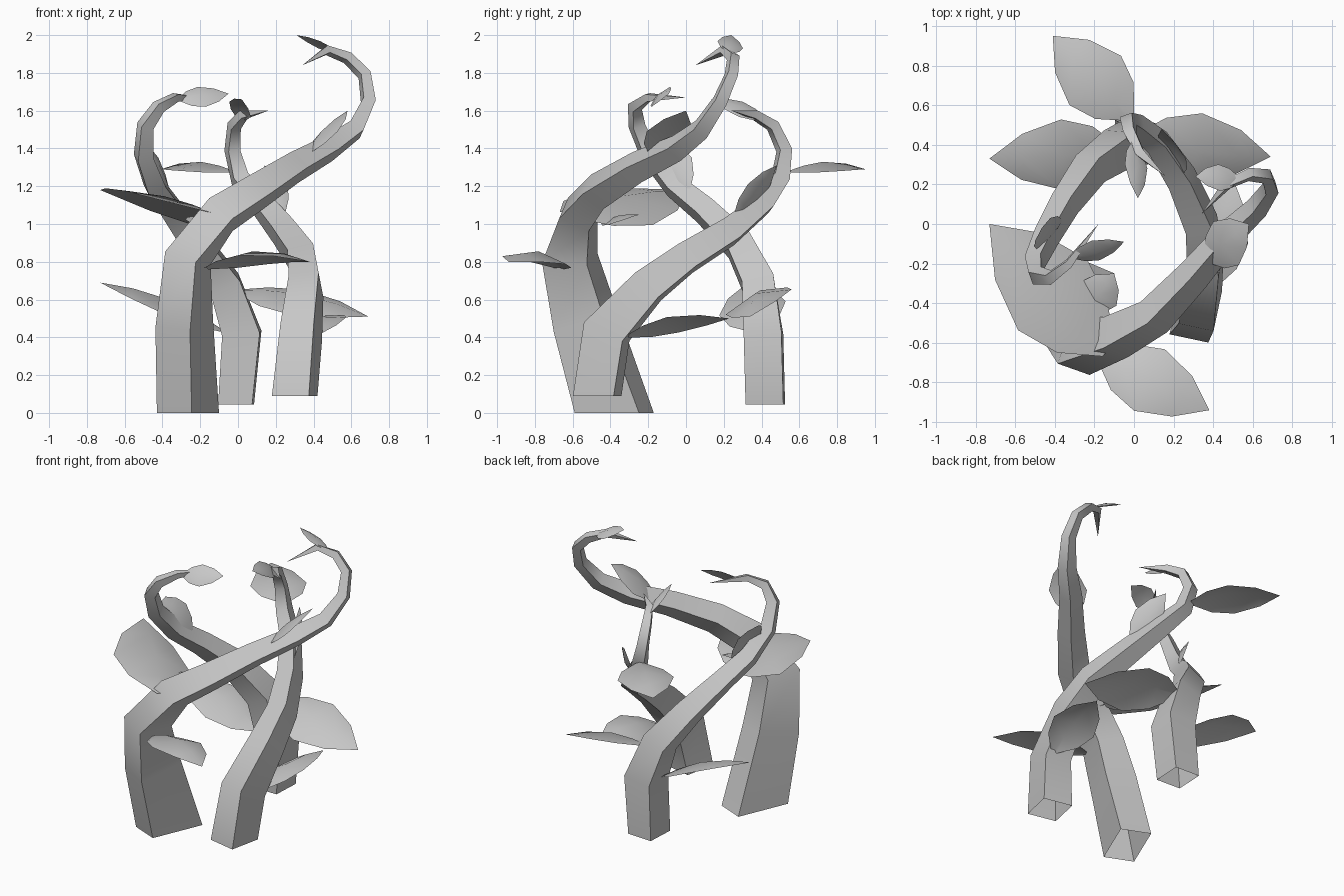
import bpy, bmesh, math
from mathutils import Vector

if "Cube" in bpy.data.objects:
    bpy.data.objects.remove(bpy.data.objects["Cube"])

grey = bpy.data.materials.new("plain grey")
grey.use_nodes = True
grey.diffuse_color = (0.57, 0.57, 0.57, 1)
grey.node_tree.nodes["Principled BSDF"].inputs["Base Color"].default_value = (0.57, 0.57, 0.57, 1)


def finish(bm, name, angle):
    mesh = bpy.data.meshes.new(name)
    bm.to_mesh(mesh)
    bm.free()
    mesh.materials.append(grey)
    obj = bpy.data.objects.new(name, mesh)
    bpy.context.collection.objects.link(obj)
    bpy.ops.object.select_all(action='DESELECT')
    obj.select_set(True)
    bpy.context.view_layer.objects.active = obj
    bpy.ops.object.shade_smooth_by_angle(angle=math.radians(angle))


def vine(name, heading, points):
    """Four-sided tapering tube; each point is x, y, z, half depth, half width."""
    bm = bmesh.new()
    path = [Vector(p[:3]) for p in points]
    out = Vector((math.cos(math.radians(heading)), math.sin(math.radians(heading)), 0))
    rings = []
    for i, p in enumerate(path[:-1]):
        along = (path[i + 1] - path[max(i - 1, 0)]).normalized()
        if i == 0:
            along = Vector((0, 0, 1))          # feet are cut level
        out = (out - along * out.dot(along)).normalized()
        side = along.cross(out)
        d, w = points[i][3:]
        rings.append([bm.verts.new(p + out * d * a + side * w * b)
                      for a, b in ((1, 1), (-1, 1), (-1, -1), (1, -1))])
    tip = bm.verts.new(path[-1])
    for k in range(4):
        n = (k + 1) % 4
        for low, high in zip(rings, rings[1:]):
            bm.faces.new((low[k], low[n], high[n], high[k]))
        bm.faces.new((rings[-1][k], rings[-1][n], tip))
    finish(bm, name, 45)


def leaf(name, base, tip, width, normal, arch=0.07):
    """Arched, slightly folded blade from base to tip."""
    bm = bmesh.new()
    base, tip = Vector(base), Vector(tip)
    along = tip - base
    side = along.cross(Vector(normal)).normalized()
    up = side.cross(along).normalized()
    rows = []
    for t, w in ((0, .15), (.2, .74), (.45, 1), (.75, .66)):
        mid = base + along * t + up * along.length * arch * math.sin(math.pi * t)
        edge = side * width * w / 2
        drop = up * width * w * 0.13
        rows.append([bm.verts.new(v) for v in (mid - edge - drop, mid, mid + edge - drop)])
    end = bm.verts.new(tip)
    for low, high in zip(rows, rows[1:]):
        for k in range(2):
            bm.faces.new((low[k], low[k + 1], high[k + 1], high[k]))
    for k in range(2):
        bm.faces.new((rows[-1][k], rows[-1][k + 1], end))
    finish(bm, name, 60)


# Three vines, swirling round each other
vine("tall_vine", 247, [
    (-.265, -.38, 0, .185, .1), (-.285, -.53, .48, .15, .1), (-.265, -.615, .82, .125, .09),
    (-.09, -.57, 1.05, .085, .085), (.1, -.47, 1.17, .07, .075), (.3, -.26, 1.3, .06, .062),
    (.48, -.05, 1.4, .05, .052), (.62, .08, 1.5, .042, .042), (.69, .18, 1.65, .033, .033),
    (.67, .24, 1.79, .028, .028), (.58, .25, 1.88, .025, .025), (.47, .2, 1.92, .02, .02),
    (.34, .05, 1.84, 0, 0)])
vine("middle_vine", -12, [
    (.3, -.47, .09, .1, .11), (.335, -.42, .43, .09, .115), (.36, -.2, .67, .08, .09),
    (.34, 0, .82, .07, .075), (.24, .23, .96, .06, .065), (.12, .41, 1.11, .05, .052),
    (.01, .5, 1.24, .042, .042), (-.03, .52, 1.39, .033, .033), (-.02, .46, 1.52, .028, .028),
    (.03, .36, 1.58, .022, .022), (.16, .24, 1.6, 0, 0)])
vine("short_vine", 87, [
    (-.01, .42, .045, .1, .09), (.02, .41, .42, .1, .1), (-.07, .385, .68, .085, .085),
    (-.22, .28, .89, .07, .07), (-.35, .1, 1.07, .057, .057), (-.44, -.06, 1.2, .05, .05),
    (-.5, -.19, 1.36, .042, .042), (-.49, -.26, 1.52, .035, .035), (-.42, -.27, 1.62, .028, .028),
    (-.33, -.2, 1.67, .02, .02), (-.18, 0, 1.67, 0, 0)])

# Leaves of the tall vine
leaf("front_leaf", (-.17, -.67, .77), (.38, -.94, .8), .35, (0, .15, 1), .12)
leaf("broad_leaf", (-.13, -.64, 1.06), (-.73, 0, 1.18), .53, (.25, .25, 1), .04)
leaf("inner_leaf", (-.24, -.44, 1.01), (-.1, -.25, 1.05), .22, (.3, .1, 1))
leaf("upper_leaf", (.36, -.18, 1.37), (.58, 0, 1.6), .26, (-.6, -.22, .6))
leaf("crown_leaf", (.53, .23, 1.91), (.31, .24, 2), .14, (.2, .3, 1))

# Leaves of the middle vine
leaf("low_left_leaf", (.4, -.31, .41), (.5, .23, .5), .29, (-.3, 0, 1), .1)
leaf("climbing_leaf", (.24, .26, 1.04), (.14, .48, 1.31), .18, (.6, .7, -.35))
leaf("rear_leaf", (-.02, .54, 1.28), (-.41, .95, 1.29), .36, (0, 0, 1), .08)
leaf("middle_tip_leaf", (0, .42, 1.56), (.02, .13, 1.66), .14, (.6, .2, .8))

# Leaves of the short vine
leaf("rear_right_leaf", (-.08, .37, .44), (-.73, .33, .69), .36, (.3, -.22, 1))
leaf("rear_left_leaf", (0, .42, .65), (.69, .34, .51), .38, (.1, -.4, 1))
leaf("hanging_leaf", (-.5, -.1, 1.42), (-.36, .02, 1.17), .18, (.7, -.3, .25))
leaf("short_tip_leaf", (-.31, -.17, 1.66), (-.05, -.09, 1.69), .15, (0, -.75, .7))
